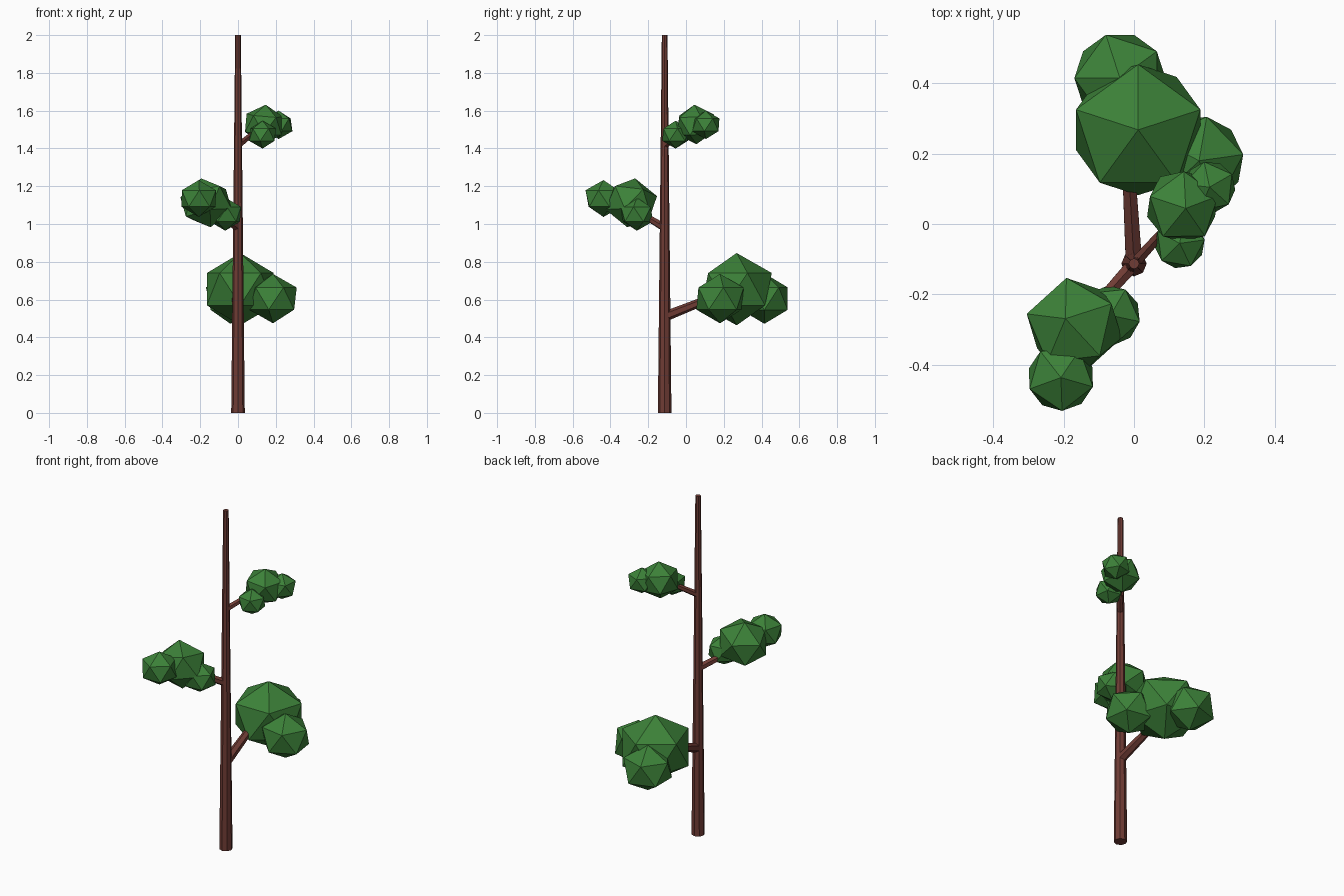
import bpy
import math
from mathutils import Vector

if "Cube" in bpy.data.objects:
    bpy.data.objects.remove(bpy.data.objects["Cube"])


def material(name, color):
    m = bpy.data.materials.new(name)
    m.diffuse_color = color
    m.use_nodes = True
    m.node_tree.nodes["Principled BSDF"].inputs["Base Color"].default_value = m.diffuse_color
    return m


bark = material("bark", (0.16, 0.045, 0.035, 1))
leaf = material("leaf", (0.045, 0.22, 0.04, 1))


def limb(name, start, end, r1, r2, sides):
    # tapered, flat-sided limb between two points
    a, b = Vector(start), Vector(end)
    bpy.ops.mesh.primitive_cone_add(vertices=sides, radius1=r1, radius2=r2,
                                    depth=(b - a).length, location=(a + b) / 2)
    o = bpy.context.object
    o.rotation_euler = (b - a).to_track_quat('Z', 'Y').to_euler()
    o.name = name
    o.data.materials.append(bark)


def clump(name, center, r, spin=90, tilt=(0, 0)):
    # faceted leaf ball, slightly squashed in height
    bpy.ops.mesh.primitive_ico_sphere_add(subdivisions=1, radius=r, location=center)
    o = bpy.context.object
    o.scale = (1, 1, 0.92)
    o.rotation_euler = [math.radians(v) for v in (*tilt, spin)]
    o.name = name
    o.data.materials.append(leaf)


# trunk
Y = -0.113
limb("trunk", (0, Y, 0), (0, Y, 2), 0.036, 0.015, 8)

# branches with their leaf clumps: (start height, branch end, radius, clumps)
branches = {
    "lower": (0.51, (-0.02, 0.24, 0.65), 0.027, [
        ((0.012, 0.268, 0.655), 0.208, 90, (0, 0)),
        ((0.185, 0.18, 0.605), 0.142, 80, (0, 0)),
        ((-0.04, 0.415, 0.605), 0.145, 180, (0, 0))]),
    "middle": (0.98, (-0.15, -0.28, 1.08), 0.022, [
        ((-0.17, -0.29, 1.112), 0.145, 95, (-10, 10)),
        ((-0.067, -0.26, 1.052), 0.095, 60, (0, 0)),
        ((-0.208, -0.437, 1.135), 0.106, 200, (0, 0))]),
    "upper": (1.415, (0.13, 0.03, 1.52), 0.018, [
        ((0.138, 0.05, 1.527), 0.114, 90, (5, -3)),
        ((0.13, -0.055, 1.473), 0.08, 80, (0, 0)),
        ((0.215, 0.105, 1.525), 0.082, 30, (0, 0))]),
}
for name, (z, end, r, balls) in branches.items():
    limb(name + "_branch", (0, Y, z), end, r, r * 0.7, 6)
    for i, (c, radius, spin, tilt) in enumerate(balls):
        clump(f"{name}_leaves_{i + 1}", c, radius, spin, tilt)
